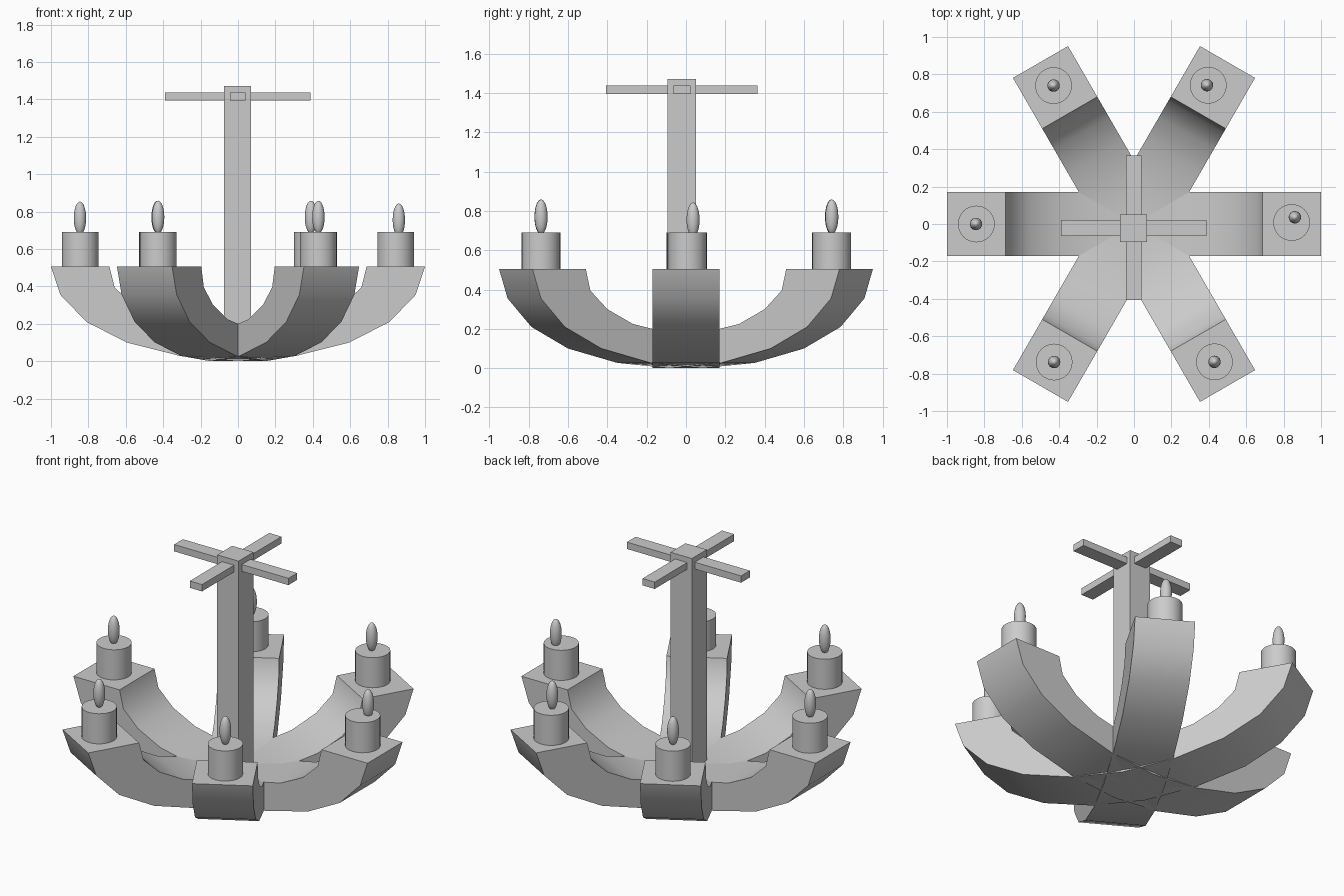
import bpy, bmesh, math
from mathutils import Matrix

if "Cube" in bpy.data.objects:
    bpy.data.objects.remove(bpy.data.objects["Cube"])

# half profiles (radius, height) of the curved arms, centre to tip
OUTER = [(0, 0), (.306, .027), (.595, .10), (.81, .21), (.95, .355), (1, .505)]
INNER = [(0, .168), (.21, .182), (.41, .225), (.56, .30), (.66, .395), (.687, .505)]


def finish(bm, name, smooth=None):
    bmesh.ops.recalc_face_normals(bm, faces=bm.faces)
    mesh = bpy.data.meshes.new(name)
    bm.to_mesh(mesh)
    bm.free()
    ob = bpy.data.objects.new(name, mesh)
    bpy.context.collection.objects.link(ob)
    if smooth:
        bpy.ops.object.select_all(action='DESELECT')
        ob.select_set(True)
        bpy.context.view_layer.objects.active = ob
        bpy.ops.object.shade_smooth_by_angle(angle=math.radians(smooth))
    return ob


def mirrored(half):
    return [(-x, z) for x, z in half[:0:-1]] + half


# double arm: U-shaped band built from quad sections
def arm(name, angle, width=.34):
    bm = bmesh.new()
    rings = []
    for (xo, zo), (xi, zi) in zip(mirrored(OUTER), mirrored(INNER)):
        w = width / 2
        rings.append([bm.verts.new(p) for p in
                      ((xo, -w, zo), (xo, w, zo), (xi, w, zi), (xi, -w, zi))])
    for a, b in zip(rings, rings[1:]):
        for i in range(4):
            j = (i + 1) % 4
            bm.faces.new((a[i], a[j], b[j], b[i]))
    bm.faces.new(rings[0])
    bm.faces.new(rings[-1])
    bm.transform(Matrix.Rotation(math.radians(angle), 4, 'Z'))
    finish(bm, name, 40)


def box(name, lo, hi):
    bm = bmesh.new()
    bmesh.ops.create_cube(bm, size=1)
    for v in bm.verts:
        v.co = [l + (c + .5) * (h - l) for l, h, c in zip(lo, hi, v.co)]
    finish(bm, name)


def candle(n, x, y):
    bm = bmesh.new()
    bmesh.ops.create_cone(bm, cap_ends=True, segments=32, radius1=.098, radius2=.098,
                          depth=.19, matrix=Matrix.Translation((x, y, .595)))
    finish(bm, f"candle_{n}", 40)


def flame(n, x, y, z):
    bm = bmesh.new()
    bmesh.ops.create_uvsphere(bm, u_segments=24, v_segments=16, radius=1,
                              matrix=Matrix.Translation((x, y, z)) @
                              Matrix.Diagonal((.033, .033, .088, 1)))
    finish(bm, f"flame_{n}", 60)


# three crossing arms
for i, a in enumerate((0, 60, 120)):
    arm(f"arm_{i + 1}", a)

# centre post and ceiling cross
box("post", (-.075, -.095, .1), (.07, .05, 1.47))
box("cross_bar_x", (-.39, -.063, 1.395), (.387, .022, 1.437))
box("cross_bar_y", (-.043, -.407, 1.395), (.04, .365, 1.437))

# candles and flames: candle x, y, flame x, y, z
for i, (x, y, fx, fy, fz) in enumerate([
        (.843, .008, .86, .036, .755), (.397, .742, .39, .742, .77),
        (-.43, .74, -.43, .74, .77), (-.843, 0, -.845, 0, .765),
        (-.427, -.738, -.427, -.738, .77), (.43, -.737, .43, -.737, .77)]):
    candle(i + 1, x, y)
    flame(i + 1, fx, fy, fz)
